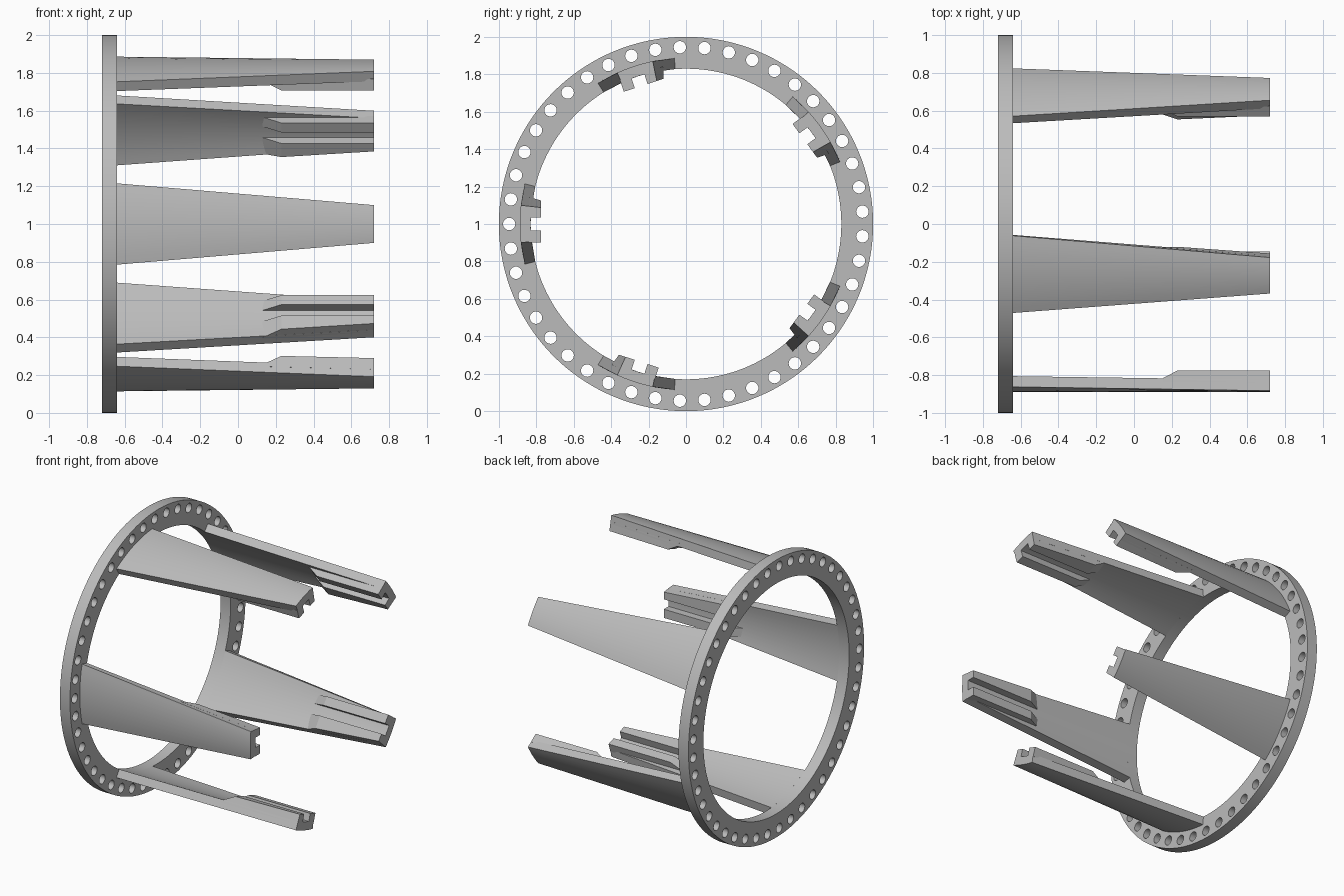
import bpy, bmesh, math
from mathutils import Matrix

cube = bpy.data.objects.get("Cube")
if cube:
    bpy.data.objects.remove(cube)

grey = bpy.data.materials.new("plain grey")
grey.use_nodes = True
colour = (0.5, 0.5, 0.5, 1)
grey.diffuse_color = colour
grey.node_tree.nodes["Principled BSDF"].inputs["Base Color"].default_value = colour

X_BACK, X_FRONT, X_TIP = -0.72, -0.64, 0.72
R_IN, R_OUT = 0.83, 0.888


def finish(bm, name):
    """Turn a bmesh around the x axis into a shaded object lifted to z = 1."""
    bmesh.ops.recalc_face_normals(bm, faces=bm.faces)
    bmesh.ops.translate(bm, verts=bm.verts, vec=(0, 0, 1))
    mesh = bpy.data.meshes.new(name)
    bm.to_mesh(mesh)
    bm.free()
    mesh.materials.append(grey)
    ob = bpy.data.objects.new(name, mesh)
    bpy.context.collection.objects.link(ob)
    bpy.ops.object.select_all(action='DESELECT')
    ob.select_set(True)
    bpy.context.view_layer.objects.active = ob
    bpy.ops.object.shade_smooth_by_angle(angle=math.radians(25))
    return ob


def circle(bm, y, z, radius, count):
    vs = [bm.verts.new((X_BACK, y + radius * math.cos(math.tau * i / count),
                        z + radius * math.sin(math.tau * i / count))) for i in range(count)]
    return [bm.edges.new((vs[i - 1], vs[i])) for i in range(count)]


def loft(bm, sections):
    """Skin equal closed cross-sections and cap both ends."""
    rows = [[bm.verts.new(p) for p in s] for s in sections]
    n = len(rows[0])
    for a, b in zip(rows, rows[1:]):
        for i in range(n):
            bm.faces.new((a[i - 1], a[i], b[i], b[i - 1]))
    bm.faces.new(rows[0])
    bm.faces.new(rows[-1])


def half_angle(x):
    f = (x - X_FRONT) / (X_TIP - X_FRONT)
    return math.asin((0.215 + f * (0.1 - 0.215)) / R_OUT)


# Drilled ring
bm = bmesh.new()
edges = circle(bm, 0, 0, 1, 180) + circle(bm, 0, 0, R_IN, 180)
for i in range(45):
    a = math.radians(4 + 8 * i)
    edges += circle(bm, 0.945 * math.cos(a), 0.945 * math.sin(a), 0.033, 24)
bmesh.ops.triangle_fill(bm, edges=edges, use_beauty=True)
grown = bmesh.ops.extrude_face_region(bm, geom=bm.faces[:])["geom"]
bmesh.ops.translate(bm, vec=(X_FRONT - X_BACK, 0, 0),
                    verts=[g for g in grown if isinstance(g, bmesh.types.BMVert)])
bmesh.ops.dissolve_limit(bm, angle_limit=0.01, verts=bm.verts, edges=bm.edges)
finish(bm, "drilled_ring")


# Tapered curved arm, pointing along +y before it is turned
def arm_section(x, steps=10):
    h = half_angle(x)
    angles = [h * (2 * i / steps - 1) for i in range(steps + 1)]
    path = [(R_OUT, a) for a in angles] + [(R_IN, a) for a in reversed(angles)]
    return [(x, r * math.cos(a), r * math.sin(a)) for r, a in path]


# Guide rails: one is straight, the other follows the tapered side
def straight_side(x, r):
    return 0.098


def tapered_side(x, r):
    return -r * math.tan(half_angle(x))


def rail_section(x, top, inner, side):
    base = 0.84
    return [(x, base, inner), (x, top, inner), (x, top, side(x, top)), (x, base, side(x, base))]


for n in range(5):
    turn = Matrix.Rotation(math.radians(36 + 72 * n), 3, 'X')
    bm = bmesh.new()
    loft(bm, [arm_section(X_FRONT), arm_section(X_TIP)])
    bmesh.ops.rotate(bm, verts=bm.verts, matrix=turn)
    finish(bm, f"arm_{n + 1}")
    for name, inner, side in (("straight", 0.036, straight_side),
                              ("tapered", -0.036, tapered_side)):
        bm = bmesh.new()
        loft(bm, [rail_section(x, top, inner, side)
                  for x, top in ((0.13, 0.828), (0.23, 0.775), (X_TIP, 0.775))])
        bmesh.ops.rotate(bm, verts=bm.verts, matrix=turn)
        finish(bm, f"{name}_rail_{n + 1}")
